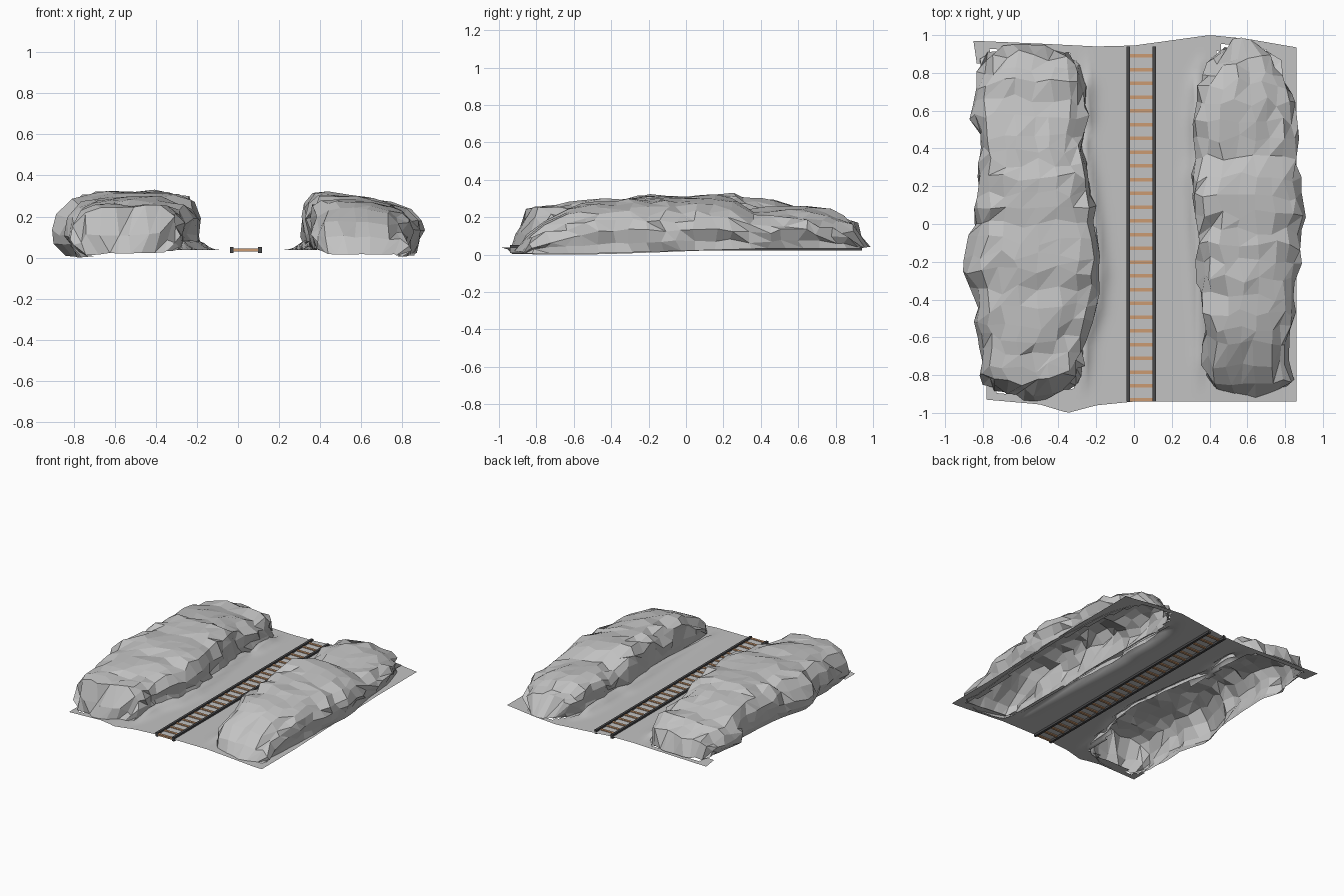
import bpy, bmesh, random
from mathutils import Vector

if "Cube" in bpy.data.objects:
    bpy.data.objects.remove(bpy.data.objects["Cube"])

random.seed(11)


def material(name, rgb):
    m = bpy.data.materials.new(name)
    m.diffuse_color = (*rgb, 1)
    m.use_nodes = True
    m.node_tree.nodes["Principled BSDF"].inputs["Base Color"].default_value = m.diffuse_color
    return m


STONE = material("grey stone", (0.54, 0.54, 0.54))
STEEL = material("dark steel", (0.065, 0.065, 0.068))
WOOD = material("brown wood", (0.60, 0.33, 0.17))


def add_object(name, bm, mat):
    me = bpy.data.meshes.new(name)
    bm.to_mesh(me)
    bm.free()
    me.materials.append(mat)
    ob = bpy.data.objects.new(name, me)
    bpy.context.collection.objects.link(ob)
    return ob


def lerp_table(table, t):
    """Linear interpolation in rows of (key, value, value...)."""
    if t <= table[0][0]:
        return table[0][1:]
    for a, b in zip(table, table[1:]):
        if t <= b[0]:
            f = (t - a[0]) / (b[0] - a[0])
            return tuple(p + (q - p) * f for p, q in zip(a[1:], b[1:]))
    return table[-1][1:]


# Ridge plans: y, left x, right x, top z
LEFT = [(-0.93, -0.74, -0.34, 0.03), (-0.89, -0.78, -0.30, 0.13), (-0.84, -0.81, -0.28, 0.25),
        (-0.62, -0.83, -0.26, 0.28), (-0.45, -0.84, -0.20, 0.295), (-0.25, -0.90, -0.175, 0.31),
        (0.0, -0.85, -0.20, 0.32), (0.25, -0.83, -0.235, 0.325), (0.48, -0.83, -0.28, 0.30),
        (0.58, -0.87, -0.25, 0.265), (0.76, -0.84, -0.25, 0.25), (0.90, -0.81, -0.29, 0.18),
        (0.96, -0.78, -0.36, 0.06)]
RIGHT = [(-0.92, 0.44, 0.80, 0.03), (-0.86, 0.39, 0.84, 0.11), (-0.76, 0.37, 0.83, 0.19),
         (-0.64, 0.37, 0.83, 0.26), (-0.48, 0.36, 0.85, 0.295), (-0.2, 0.34, 0.87, 0.31),
         (0.05, 0.32, 0.90, 0.32), (0.25, 0.31, 0.88, 0.31), (0.36, 0.33, 0.86, 0.25),
         (0.55, 0.32, 0.85, 0.265), (0.75, 0.34, 0.82, 0.25), (0.90, 0.40, 0.77, 0.18),
         (0.99, 0.49, 0.67, 0.05)]
# Cross-sections: fraction across, fraction of height
LEFT_SECTION = [(0.09, 0), (0.02, 0.2), (0.0, 0.42), (0.04, 0.66), (0.12, 0.88), (0.24, 0.97),
                (0.38, 1.0), (0.54, 1.0), (0.70, 0.99), (0.84, 0.95), (0.94, 0.85), (0.99, 0.6),
                (0.985, 0.3), (1.0, 0.06)]
RIGHT_SECTION = [(0.03, 0.04), (0.02, 0.3), (0.0, 0.6), (0.03, 0.82), (0.12, 0.93), (0.25, 1.0),
                 (0.42, 0.97), (0.58, 0.92), (0.74, 0.84), (0.87, 0.74), (0.96, 0.58),
                 (1.0, 0.4), (0.96, 0.18), (0.95, 0)]


def floor_z(x, y):
    """Flat track bed that dips at the outer front corners."""
    out = max(0, min(1, (abs(x) - 0.4) / 0.4))
    return 0.042 - out * (0.035 if x < 0 else 0.028) * max(0, min(1, 0.45 - y))


def rock_ridge(name, plan, section):
    ys = []
    for a, b in zip(plan, plan[1:]):
        n = max(1, round((b[0] - a[0]) / 0.085))
        ys += [a[0] + (b[0] - a[0]) * i / n for i in range(n)]
    ys.append(plan[-1][0])
    bm = bmesh.new()
    rings = []
    for k, y in enumerate(ys):
        xl, xr, top = lerp_table(plan, y)
        swell = random.uniform(-0.012, 0.008)      # lumps along the ridge
        end = k in (0, len(ys) - 1)
        ring = []
        for i, (u, h) in enumerate(section):
            x = xl + (xr - xl) * u
            base = floor_z(x, y) - 0.004
            z = base + (top + swell - base) * h
            j = 0.021 if 0 < i < len(section) - 1 else 0.006
            wall = 0.4 if 0.2 < u < 0.8 else 1.0   # calmer on top
            bow = -0.07 * y * abs(y) * (2 * u - 1) ** 2   # rounded ends
            ring.append(bm.verts.new((x + random.uniform(-j, j),
                                      y + bow + random.uniform(-1.4 * j, 1.4 * j) * (0.4 if end else 1),
                                      z + random.uniform(-j, j) * wall * min(1, h * 2) * (0.3 if end else 1))))
        rings.append(ring)
    for a, b in zip(rings, rings[1:]):
        for i in range(len(section) - 1):
            q = (a[i], b[i], b[i + 1], a[i + 1])
            if random.random() < 0.45:             # some facets split in two
                bm.faces.new((q[0], q[1], q[2]))
                bm.faces.new((q[0], q[2], q[3]))
            else:
                bm.faces.new(q)
    return add_object(name, bm, STONE)


rock_ridge("left_rock_ridge", LEFT, LEFT_SECTION)
rock_ridge("right_rock_ridge", RIGHT, RIGHT_SECTION)

# Ground sheet with wavy ends, open beneath the rocks and curling up at their walls
FRONT = [(-0.78, -0.93), (-0.5, -0.955), (-0.35, -1.0), (-0.2, -0.96), (0.0, -0.94), (0.86, -0.94)]
BACK = [(-0.85, 0.97), (-0.5, 0.955), (-0.2, 0.94), (0.0, 0.945), (0.4, 1.0), (0.6, 0.98), (0.86, 0.935)]
NX, NY = 64, 48
bm = bmesh.new()
grid = []
for j in range(NY + 1):
    v = j / NY
    x0 = -0.78 - 0.07 * max(0, v * 4 - 3)
    row = []
    for i in range(NX + 1):
        x = x0 + (0.86 - x0) * i / NX
        f, b = lerp_table(FRONT, x)[0], lerp_table(BACK, x)[0]
        y = f + (b - f) * v
        gap = max(0, min(x - lerp_table(LEFT, y)[1], lerp_table(RIGHT, y)[0] - x))
        curl = 0.045 * max(0, 1 - gap / 0.11) ** 3 * max(0, min(1, (0.92 - abs(y)) / 0.2))
        inside = -0.27 < x < 0.36                  # curl only beside the track
        row.append(bm.verts.new((x, y, floor_z(x, y) + (curl if inside else 0))))
    grid.append(row)


def under_rock(c):
    for plan in (LEFT, RIGHT):
        xl, xr, top = lerp_table(plan, c.y)
        a, b = (0.05, 0.04) if plan is LEFT else (0.04, 0.06)
        if xl + a < c.x < xr - b and plan[0][0] + 0.05 < c.y < plan[-1][0] - 0.05:
            return True
    return c.x < -0.5 and -0.82 < c.y < 0.84


for r, s in zip(grid, grid[1:]):
    for i in range(NX):
        q = (r[i], r[i + 1], s[i + 1], s[i])
        if not under_rock(sum((p.co for p in q), Vector()) / 4):
            bm.faces.new(q)
bmesh.ops.delete(bm, geom=[p for p in bm.verts if not p.link_faces], context='VERTS')
for f in bm.faces:
    f.smooth = True
add_object("ground", bm, STONE)


def box(bm, centre, size):
    for p in bmesh.ops.create_cube(bm, size=1)["verts"]:
        p.co = Vector(centre) + Vector(a * b for a, b in zip(p.co, size))


# Rails
for name, x in (("left_rail", -0.03), ("right_rail", 0.107)):
    bm = bmesh.new()
    box(bm, (x, 0, 0.041), (0.018, 1.88, 0.030))
    add_object(name, bm, STEEL)

# Sleepers
bm = bmesh.new()
for i in range(26):
    box(bm, (0.0385, -0.93 + i * 0.0728, 0.041), (0.125, 0.018, 0.014))
add_object("sleepers", bm, WOOD)

# Rest the lowest point on z = 0
low = min(p.co.z for o in bpy.data.objects for p in o.data.vertices)
for o in bpy.data.objects:
    o.location.z -= low
